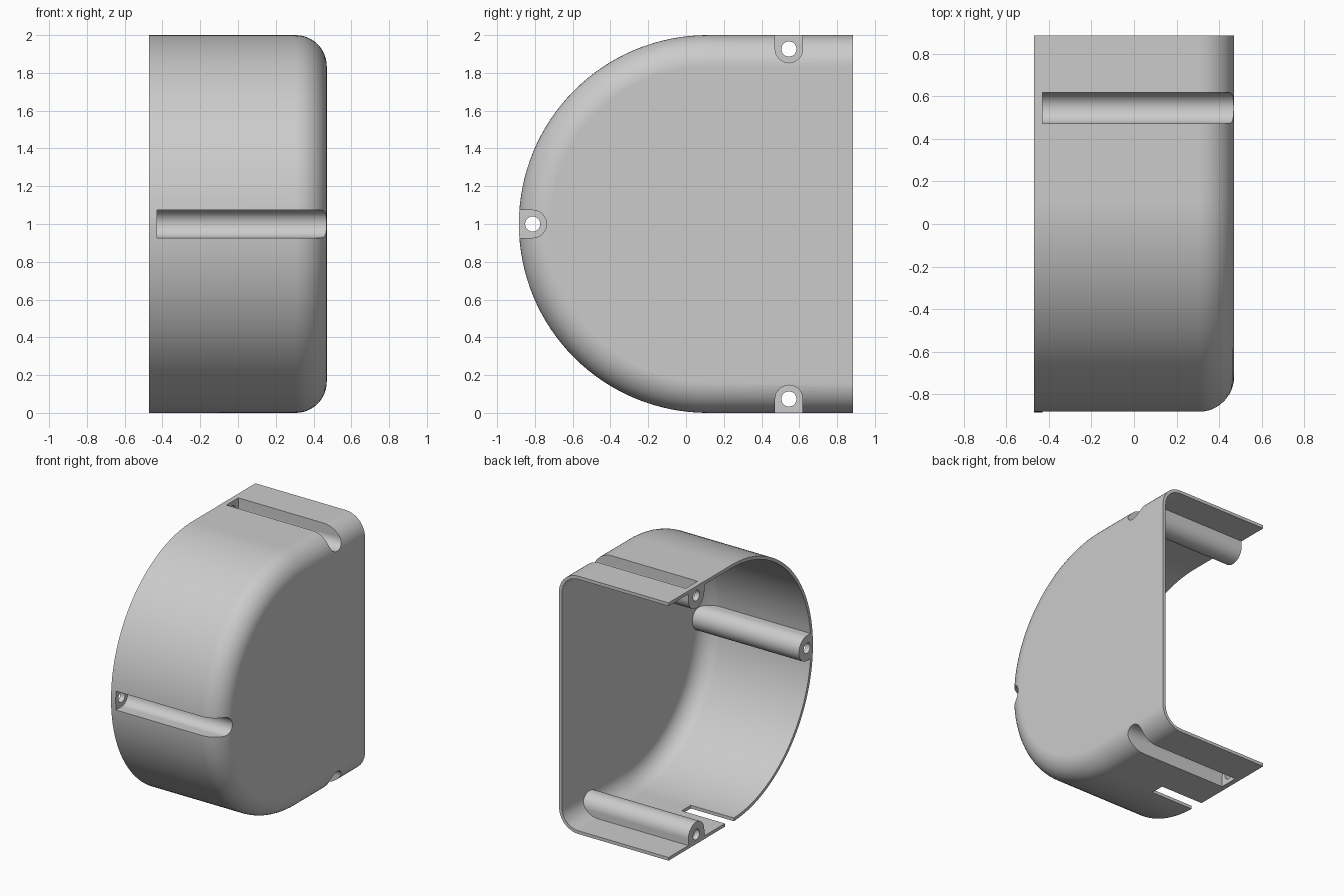
import bpy
import bmesh
from math import sin, cos, pi, radians

cube = bpy.data.objects.get("Cube")
if cube:
    bpy.data.objects.remove(cube, do_unlink=True)

HALF_X, BACK_Y, ARC_Y = 0.47, 0.885, 0.115
FILLET, WALL = 0.165, 0.025
CHANNEL_R, HOLE_R, PLATE = 0.073, 0.04, 0.04

grey = bpy.data.materials.new("matte grey")
grey.use_nodes = True
grey.diffuse_color = (0.6, 0.6, 0.6, 1)
grey.node_tree.nodes["Principled BSDF"].inputs["Base Color"].default_value = (0.6, 0.6, 0.6, 1)


def loft(name, rings):
    """Closed solid through matching rings of points."""
    bm = bmesh.new()
    loops = [[bm.verts.new(p) for p in ring] for ring in rings]
    count = len(loops[0])
    for a, b in zip(loops, loops[1:]):
        for i in range(count):
            j = (i + 1) % count
            bm.faces.new((a[i], a[j], b[j], b[i]))
    bm.faces.new(loops[0])
    bm.faces.new(loops[-1])
    bmesh.ops.recalc_face_normals(bm, faces=bm.faces)
    mesh = bpy.data.meshes.new(name)
    bm.to_mesh(mesh)
    bm.free()
    mesh.materials.append(grey)
    obj = bpy.data.objects.new(name, mesh)
    bpy.context.collection.objects.link(obj)
    return obj


def prism(name, outline, x0, x1):
    return loft(name, [[(x, y, z) for y, z in outline] for x in (x0, x1)])


def d_ring(x, inset, back):
    """D outline: half circle at the front, straight to the back."""
    r = 1 - inset
    pts = [(x, ARC_Y - r * sin(pi * i / 64), 1 + r * cos(pi * i / 64)) for i in range(65)]
    return [(x, back, 1 + r)] + pts + [(x, back, 1 - r)]


def d_body(name, x0, x1, inset, fillet, back):
    rings = [d_ring(x0, inset, back)]
    for i in range(13):
        a = pi / 2 * i / 12
        rings.append(d_ring(x1 - fillet + fillet * sin(a), inset + fillet * (1 - cos(a)), back))
    return loft(name, rings)


def u_outline(centre, outward, r, reach):
    """Half circle facing inward with straight sides running outward."""
    (cy, cz), (oy, oz) = centre, outward
    local = [(r * cos(pi * i / 20), -r * sin(pi * i / 20)) for i in range(21)]
    local += [(-r, reach), (r, reach)]
    return [(cy + s * oz + t * oy, cz - s * oy + t * oz) for s, t in local]


def boolean(target, cutter):
    mod = target.modifiers.new("cut", 'BOOLEAN')
    mod.operation, mod.solver, mod.object = 'DIFFERENCE', 'EXACT', cutter
    bpy.context.view_layer.objects.active = target
    bpy.ops.object.modifier_apply(modifier=mod.name)
    bpy.data.objects.remove(cutter, do_unlink=True)


# Outer body and the hollow inside it
cover = d_body("cover_shell", -HALF_X, HALF_X, 0, FILLET, BACK_Y)
hollow = d_body("hollow", -0.6, HALF_X - WALL, WALL, FILLET - WALL, 1.0)

# Screw bosses at top, bottom and front: left standing in the hollow
DEPTH = 0.0735
seats = [((0.545, 2 - DEPTH), (0, 1)),
         ((0.545, DEPTH), (0, -1)),
         ((-BACK_Y + DEPTH, 1), (-1, 0))]
for centre, out in seats:
    boolean(hollow, prism("boss", u_outline(centre, out, CHANNEL_R + WALL, 0.2), -HALF_X, 0.6))
boolean(cover, hollow)

# Open screw channels and the holes through their end plates
for centre, out in seats:
    boolean(cover, prism("channel", u_outline(centre, out, CHANNEL_R, 0.2), -HALF_X + PLATE, 0.6))
    circle = [(centre[0] + HOLE_R * cos(pi * i / 16), centre[1] + HOLE_R * sin(pi * i / 16))
              for i in range(32)]
    boolean(cover, prism("hole", circle, -0.6, -0.38))

# Cable slot in the bottom wall
boolean(cover, prism("slot", [(0.085, -0.1), (0.195, -0.1), (0.195, 0.1), (0.085, 0.1)], -0.6, -0.1))

# Smooth curves with crisp edges
bpy.ops.object.select_all(action='DESELECT')
cover.select_set(True)
bpy.context.view_layer.objects.active = cover
bpy.ops.object.shade_smooth_by_angle(angle=radians(30))
weighted = cover.modifiers.new("even shading", 'WEIGHTED_NORMAL')
weighted.keep_sharp = True
